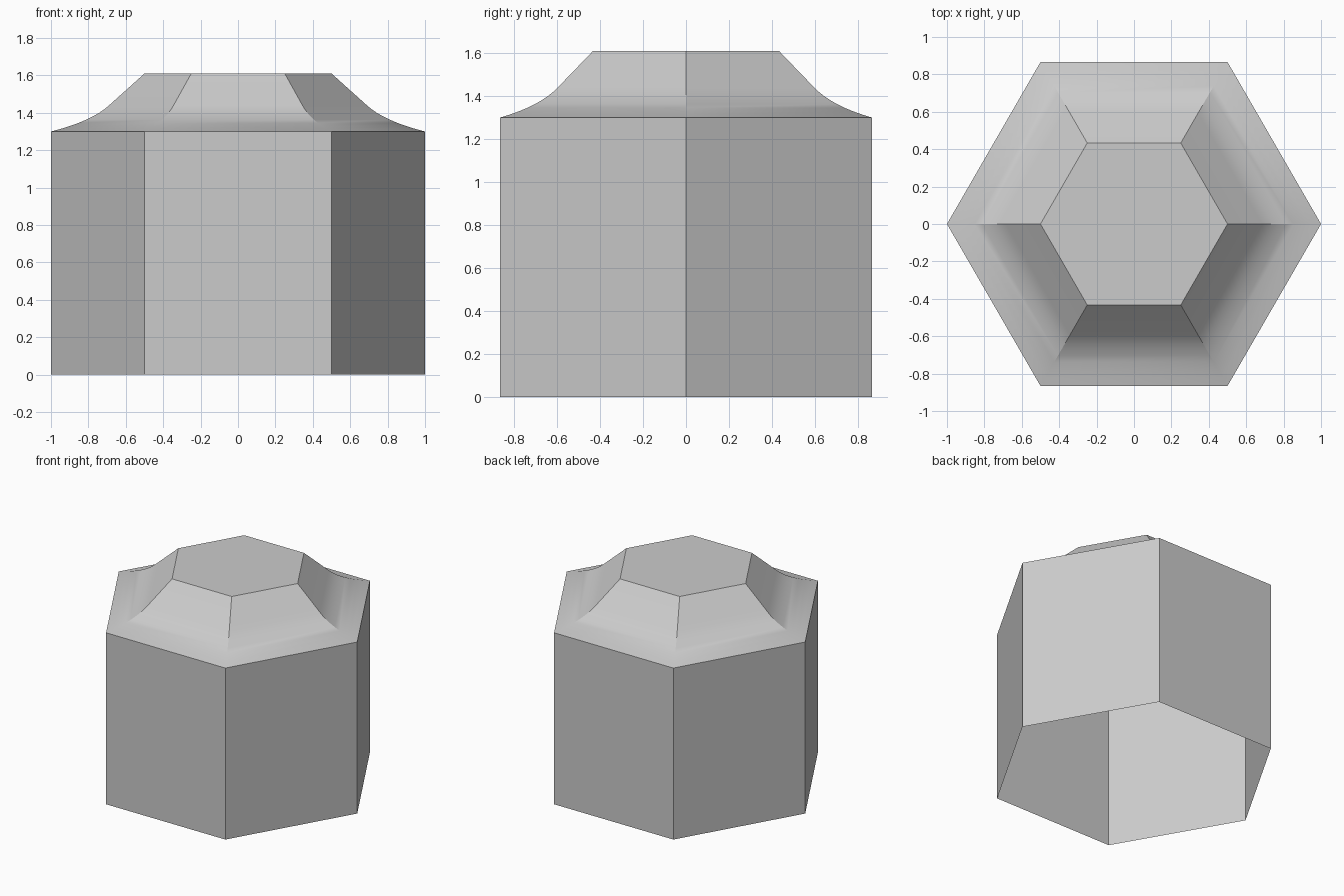
import bpy, bmesh, math

if "Cube" in bpy.data.objects:
    bpy.data.objects.remove(bpy.data.objects["Cube"])

# Half-profile of the shell as (corner radius, height): wall, flared curve, straight slope
profile = [(1.0, 0.0), (1.0, 1.30)]
a, b, c = (1.0, 1.30), (0.78, 1.355), (0.687, 1.442)
STEPS = 8
for i in range(1, STEPS + 1):
    t = i / STEPS
    profile.append(tuple((1 - t) ** 2 * a[k] + 2 * t * (1 - t) * b[k] + t * t * c[k]
                         for k in range(2)))
profile.append((0.5, 1.61))

# Hexagonal rings, open underneath
bm = bmesh.new()
SIDES = 6
rings = [[bm.verts.new((r * math.cos(math.tau * i / SIDES),
                        r * math.sin(math.tau * i / SIDES), z))
          for i in range(SIDES)] for r, z in profile]
for low, high in zip(rings, rings[1:]):
    for i in range(SIDES):
        j = (i + 1) % SIDES
        bm.faces.new((low[i], low[j], high[j], high[i]))

# Flat cap
bm.faces.new(rings[-1])

mesh = bpy.data.meshes.new("hexagonal_shell")
bm.to_mesh(mesh)
bm.free()
shell = bpy.data.objects.new("hexagonal_shell", mesh)
bpy.context.collection.objects.link(shell)

# Smooth flare with crisp corners
bpy.context.view_layer.objects.active = shell
shell.select_set(True)
bpy.ops.object.shade_smooth_by_angle(angle=math.radians(25))
